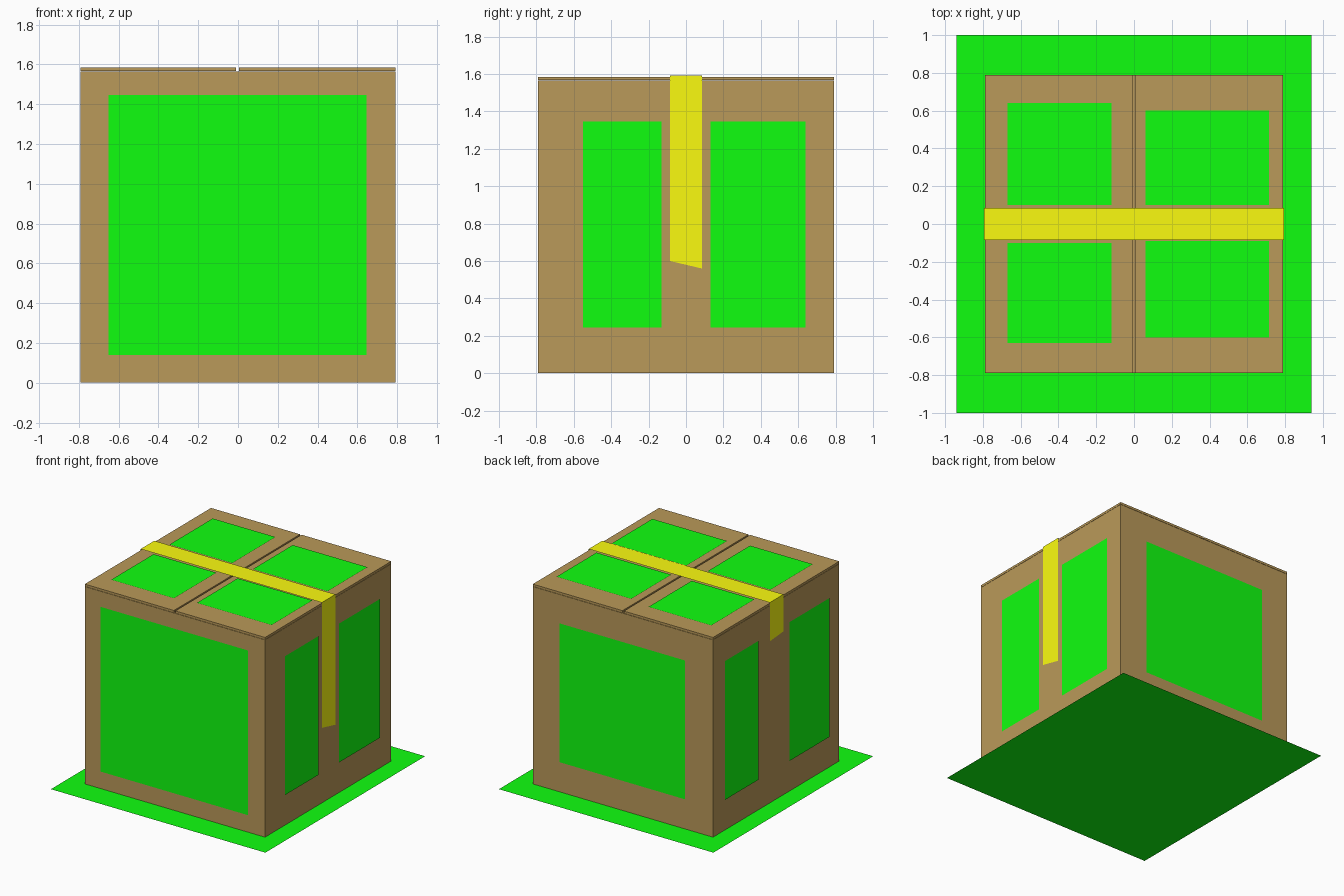
import bpy
import bmesh

if "Cube" in bpy.data.objects:
    bpy.data.objects.remove(bpy.data.objects["Cube"])


def material(name, color):
    m = bpy.data.materials.new(name)
    m.diffuse_color = (*color, 1)
    m.use_nodes = True
    m.node_tree.nodes["Principled BSDF"].inputs["Base Color"].default_value = m.diffuse_color
    return m


CARD = material("cardboard", (0.49, 0.32, 0.10))
GREEN = material("green_panel", (0.005, 1.0, 0.005))
TAPE = material("yellow_tape", (0.97, 0.97, 0.005))
W, H = 0.79, 1.585
OFF = 0.006


def link(name, bm, mat):
    mesh = bpy.data.meshes.new(name)
    bm.to_mesh(mesh)
    bm.free()
    mesh.materials.append(mat)
    ob = bpy.data.objects.new(name, mesh)
    bpy.context.collection.objects.link(ob)
    return ob


def box(name, lo, hi, mat):
    bm = bmesh.new()
    bmesh.ops.create_cube(bm, size=1)
    for v in bm.verts:
        v.co = [l + (c + 0.5) * (h - l) for c, l, h in zip(v.co, lo, hi)]
    return link(name, bm, mat)


def sheet(name, axis, level, u, v, mat):
    """Flat rectangle facing outward along an axis (0=x, 1=y, 2=z)."""
    bm = bmesh.new()
    pts = []
    for a, b in ((u[0], v[0]), (u[1], v[0]), (u[1], v[1]), (u[0], v[1])):
        p = [a, b]
        p.insert(axis, level)
        pts.append(bm.verts.new(p))
    f = bm.faces.new(pts)
    f.normal_update()
    if f.normal[axis] * (level if level else 1) < 0:
        f.normal_flip()
    return link(name, bm, mat)


# Ground sheet
sheet("base_sheet", 2, 0, (-0.94, 0.94), (-1, 1), GREEN)

# Carton body and the two closing flaps with a narrow seam
box("carton_body", (-W, -W, 0.002), (W, W, H - 0.02), CARD)
box("flap_left", (-W, -W, H - 0.018), (-0.009, W, H), CARD)
box("flap_right", (0.004, -W, H - 0.018), (W, W, H), CARD)

# Front and back panels
sheet("front_panel", 1, -W - OFF, (-0.65, 0.645), (0.14, 1.445), GREEN)
sheet("back_panel", 1, W + OFF, (-0.55, 0.55), (0.24, 1.34), GREEN)

# Paired side panels
for name, side, spans in (
        ("right", 1, ((-0.55, -0.13), (0.13, 0.64))),
        ("left", -1, ((-0.66, -0.16), (0.23, 0.65)))):
    for i, span in enumerate(spans):
        sheet(f"{name}_panel_{i + 1}", 0, side * (W + OFF), span, (0.245, 1.345), GREEN)

# Top panels
for i, (xs, ys) in enumerate((
        ((-0.67, -0.12), (0.10, 0.64)), ((0.06, 0.715), (0.10, 0.60)),
        ((-0.67, -0.12), (-0.63, -0.10)), ((0.06, 0.715), (-0.60, -0.09)))):
    sheet(f"top_panel_{i + 1}", 2, H + OFF, xs, ys, GREEN)

# Tape strip folded over the top, with slanted torn ends
bm = bmesh.new()
T, top = W + 0.004, H + 0.008
rows = []
for y, left_end, right_end in ((-0.085, 1.30, 0.60), (0.085, 1.285, 0.56)):
    rows.append([bm.verts.new((x, y, z)) for x, z in
                 ((-T, left_end), (-T, top), (T, top), (T, right_end))])
a, b = rows
for i in range(3):
    bm.faces.new((a[i], a[i + 1], b[i + 1], b[i]))
link("tape_strip", bm, TAPE)
